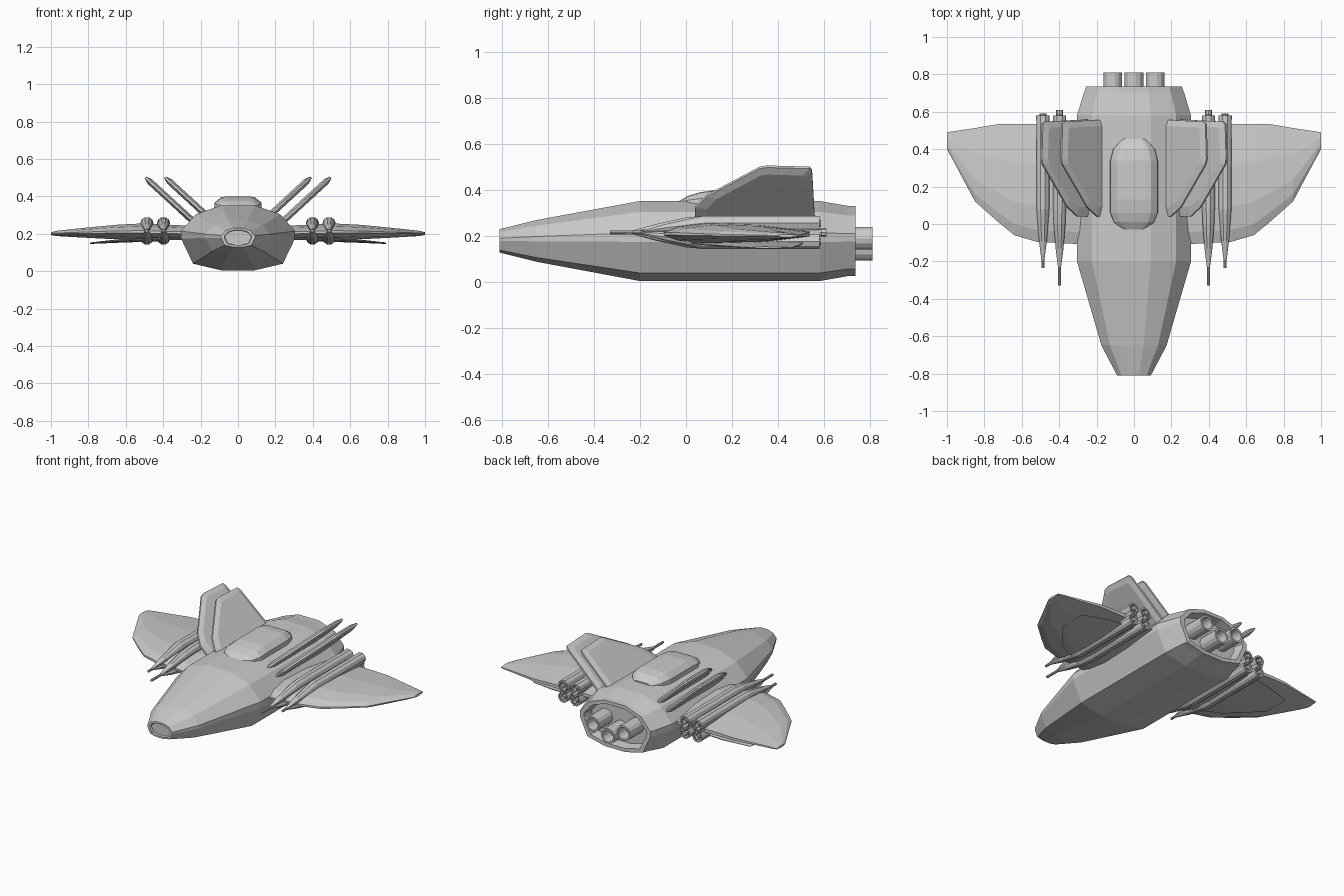
import bpy, math
from mathutils import Vector

if "Cube" in bpy.data.objects:
    bpy.data.objects.remove(bpy.data.objects["Cube"])


def loft(name, rings, mirror=False, cap_end=True):
    """Skin a list of equal-length closed rings, capping the ends."""
    n = len(rings[0])
    verts = [v for r in rings for v in r]
    faces = [tuple(range(n))]
    for i in range(len(rings) - 1):
        for j in range(n):
            k = (j + 1) % n
            faces.append((i * n + j, i * n + k, (i + 1) * n + k, (i + 1) * n + j))
    if cap_end:
        faces.append(tuple(range((len(rings) - 1) * n, len(rings) * n)))
    me = bpy.data.meshes.new(name)
    me.from_pydata(verts, [], faces)
    ob = bpy.data.objects.new(name, me)
    bpy.context.collection.objects.link(ob)
    bpy.context.view_layer.objects.active = ob
    bpy.ops.object.select_all(action='DESELECT')
    ob.select_set(True)
    bpy.ops.object.mode_set(mode='EDIT')
    bpy.ops.mesh.select_all(action='SELECT')
    bpy.ops.mesh.normals_make_consistent(inside=False)
    bpy.ops.object.mode_set(mode='OBJECT')
    if mirror:
        ob.modifiers.new("mirror", 'MIRROR')
    return ob


def section(half, y, sx, sz, cx=0.0, cz=0.0):
    """Cross-section symmetric in x, from its right half listed top to bottom."""
    pts = half + [(-x, z) for x, z in reversed(half) if x > 1e-6]
    return [(cx + x * sx, y, cz + z * sz) for x, z in pts]


def turned(name, x, z, profile, n=14, mirror=False):
    """Round part along y from (y, radius) pairs."""
    rings = [[(x + r * math.cos(2 * math.pi * i / n), y, z + r * math.sin(2 * math.pi * i / n))
              for i in range(n)] for y, r in profile]
    return loft(name, rings, mirror)


# Fuselage with recessed nose plate and recessed engine bay
hull = [(0.09, 0.172), (0.225, 0.125), (0.305, 0.035), (0.305, -0.005), (0.24, -0.14), (0.09, -0.175)]
stations = [(-0.795, 0.23, 0.22), (-0.81, 0.24, 0.23), (-0.81, 0.295, 0.29), (-0.65, 0.57, 0.52),
            (-0.2, 1, 1), (0.58, 1, 1), (0.70, 0.88, 0.88), (0.735, 0.84, 0.87),
            (0.735, 0.74, 0.74), (0.67, 0.70, 0.70)]
loft("fuselage", [section(hull, y, sx, sz, cz=0.18) for y, sx, sz in stations])

# Dorsal canopy hump
hump = [(0.06, 1.0), (0.09, 0.93), (0.125, 0.45), (0.13, -0.6)]
loft("canopy", [section(hump, y, sx, sz, cz=0.34) for y, sx, sz in
                [(-0.03, 0.5, 0.012), (0.01, 0.85, 0.035), (0.06, 1, 0.05), (0.13, 1, 0.06),
                 (0.34, 1, 0.06), (0.40, 0.88, 0.05), (0.455, 0.5, 0.02)]])

# Three engine nozzles
for i, (x, z) in enumerate([(-0.113, 0.19), (0, 0.142), (0.113, 0.19)]):
    turned(f"engine_nozzle_{i}", x, z, [(0.66, 0.05), (0.81, 0.05), (0.81, 0.038), (0.74, 0.032)])


# Wings and the drooped panels under them, lofted along the span
def airfoil(x, lead, trail, cz, t):
    shape = [(0, 0.15), (0.10, 0.65), (0.30, 1), (0.65, 0.85), (1, 0.25)]
    pts = shape + [(f, -h) for f, h in reversed(shape)]
    return [(x, lead + f * (trail - lead), cz + h * t) for f, h in pts]


loft("wing", [airfoil(*s) for s in [
    (0.25, -0.11, 0.53, 0.205, 0.038), (0.52, -0.095, 0.535, 0.21, 0.045),
    (0.64, -0.06, 0.535, 0.21, 0.039), (0.72, 0.005, 0.535, 0.208, 0.034),
    (0.85, 0.12, 0.513, 0.205, 0.024), (0.97, 0.345, 0.495, 0.202, 0.014),
    (1.0, 0.40, 0.49, 0.201, 0.007)]], mirror=True)
loft("underwing_panel", [airfoil(*s) for s in [
    (0.42, -0.03, 0.51, 0.175, 0.015), (0.62, 0.08, 0.50, 0.163, 0.010),
    (0.79, 0.28, 0.46, 0.150, 0.004)]], mirror=True)

# Two parallel canted fins per side, bevelled around the rim
outline = [(0.04, 0.26), (0.04, 0.325), (0.09, 0.375), (0.32, 0.497), (0.35, 0.502),
           (0.535, 0.497), (0.547, 0.485), (0.56, 0.26)]
for name, x0, z0, slope in [("inner_fin", 0.165, 0.295, 1.09), ("outer_fin", 0.265, 0.29, 1.09)]:
    normal = Vector((1, 0, -slope)).normalized()
    cy, cz = 0.35, 0.36
    rings = []
    for s, d in [(0.84, 0.017), (1, 0.006), (1, -0.006), (0.84, -0.017)]:
        ring = []
        for y, z in outline:
            y, z = cy + (y - cy) * s, (cz + (z - cz) * s if z > 0.3 else z)
            ring.append(Vector((x0 + (z - z0) * slope, y, z)) + normal * d)
        rings.append(ring)
    loft(name, rings, mirror=True)

# Weapon pods: pinched double-lobe bodies, barrel in front, stubs behind
lobes = [(0.012, 0.072), (0.027, 0.060), (0.034, 0.040), (0.027, 0.020), (0.020, 0.010),
         (0.020, -0.010), (0.027, -0.020), (0.034, -0.040), (0.027, -0.060), (0.012, -0.072)]
for name, x, shift, rear in [("inner", 0.398, 0.0, 0.61), ("outer", 0.487, 0.04, 0.59)]:
    body = [(-0.23 + shift, 0.25, 0.12), (-0.13 + shift, 0.62, 0.5), (0.0 + shift, 0.92, 0.9),
            (0.08, 1, 1), (0.58, 1.05, 1), (0.58, 0.78, 0.86), (0.54, 0.7, 0.8)]
    loft(name + "_pod", [section(lobes, y, sx, sz, x, 0.216) for y, sx, sz in body], mirror=True)
    tip = -0.33 if name == "inner" else -0.235
    turned(name + "_pod_barrel", x, 0.216, [(tip, 0.008), (0.0, 0.009)], 8, True)
    turned(name + "_pod_stub", x, 0.216, [(0.5, 0.018), (rear, 0.018), (rear, 0.011), (rear - 0.02, 0.01)], 8, True)
    for tag, dz in [("upper", 0.04), ("lower", -0.04)]:
        turned(f"{name}_pod_{tag}_exhaust", x, 0.216 + dz, [(0.5, 0.014), (0.585, 0.014)], 8, True)
